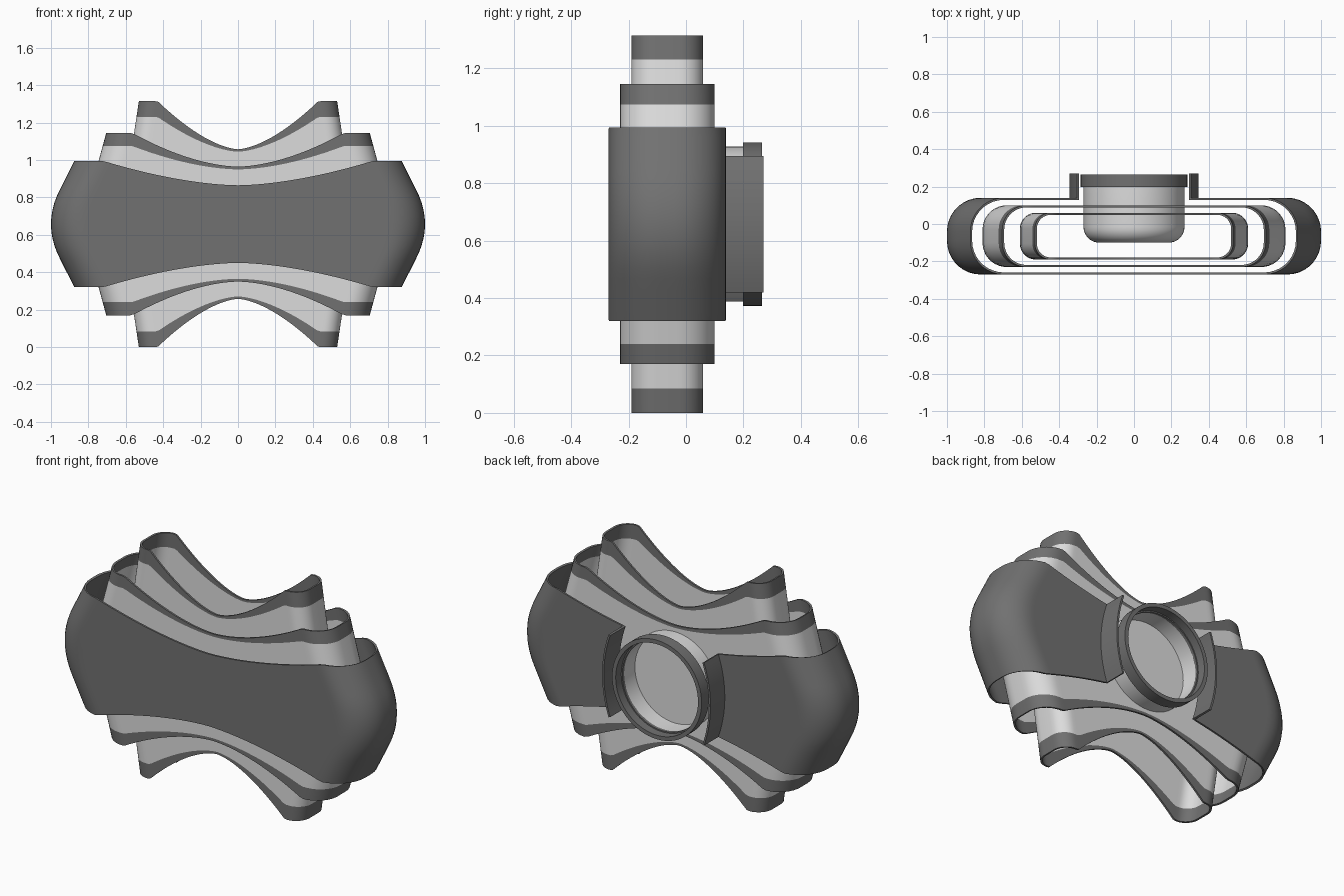
import bpy, bmesh, math

if "Cube" in bpy.data.objects:
    bpy.data.objects.remove(bpy.data.objects["Cube"])

MID = 0.6575  # mid height of the whole model


def material(name, v):
    m = bpy.data.materials.new(name)
    m.diffuse_color = (v, v, v, 1)
    m.use_nodes = True
    m.node_tree.nodes["Principled BSDF"].inputs["Base Color"].default_value = m.diffuse_color
    return m


DARK = material("dark grey", 0.165)
LIGHT = material("light grey", 0.72)


def finish(bm, name, mats, thickness=0):
    me = bpy.data.meshes.new(name)
    bm.to_mesh(me)
    bm.free()
    ob = bpy.data.objects.new(name, me)
    bpy.context.collection.objects.link(ob)
    for m in mats:
        me.materials.append(m)
    bpy.ops.object.select_all(action='DESELECT')
    bpy.context.view_layer.objects.active = ob
    ob.select_set(True)
    if thickness:
        mod = ob.modifiers.new("wall", 'SOLIDIFY')
        mod.thickness = thickness
        mod.offset = -1
        mod.use_even_offset = True
        bpy.ops.object.modifier_apply(modifier=mod.name)
    bpy.ops.object.shade_smooth_by_angle(angle=math.radians(35))
    return ob


def shell(name, width, bulge, knee, yf, yb, r, xs, power, edge, band=None, bracket=None):
    """Rounded-rectangle tube with dipped rims. edge/band = (height at centre, at sides) above MID."""
    def half_width(dz):  # parabola near the middle, straight beyond the knee
        a = min(abs(dz), knee)
        return width - bulge * a * a - 2 * bulge * a * (abs(dz) - a)

    def cut(dz):  # curved back opening
        return 0.345 - 0.04 * (dz / 0.235) ** 2 if bracket else 0

    def x_at(col, dz):
        s, a, b, c, y = col
        return s * (a * (half_width(dz) - r) + b * cut(dz) + c)

    def rim(col, levels):
        dz = levels[0]
        for _ in range(12):
            t = min(abs(x_at(col, dz)) / xs, 1)
            dz = levels[0] + (levels[1] - levels[0]) * t ** power
        return dz

    # right half of the outline, front centre to back centre
    n, seg = 24, 9
    half = [(1, i / n, 0, 0, yf) for i in range(n)]
    for cy, start in ((yf + r, -90), (yb - r, 0)):
        for i in range(seg + 1):
            q = math.radians(start + 90 * i / seg)
            half.append((1, 1, 0, r * math.cos(q), cy + r * math.sin(q)))
    half += [(1, 1 - i / n, i / n, 0, yb) for i in range(1, n + 1)]
    if bracket:
        half.append((1, 0, 1, 0, bracket))
    left = [(-1,) + c[1:] for c in reversed(half[1:])]
    cols = (left if bracket else left[1:]) + half

    bm = bmesh.new()
    grid = []
    for col in cols:
        e = rim(col, edge)
        b = rim(col, band) if band else e * 0.9
        up = [b * i / 8 for i in range(1, 9)] + [e]
        levels = [-v for v in reversed(up)] + [0] + up
        grid.append([bm.verts.new((x_at(col, d), col[4], MID + d)) for d in levels])
    rows = len(grid[0])
    for i in range(len(grid) - (1 if bracket else 0)):
        g, h = grid[i], grid[(i + 1) % len(grid)]
        for j in range(rows - 1):
            f = bm.faces.new((g[j], h[j], h[j + 1], g[j + 1]))
            f.material_index = 1 if band and j in (0, rows - 2) else 0
    return finish(bm, name, [LIGHT, DARK] if band else [DARK], 0.011)


def lathe(name, profile, mat, n=64):
    """Revolve a closed (radius, y) outline about the y axis."""
    bm = bmesh.new()
    rings = []
    for r, y in profile:
        if r == 0:
            rings.append([bm.verts.new((0, y, MID))] * n)
        else:
            rings.append([bm.verts.new((r * math.cos(2 * math.pi * i / n), y,
                                        MID + r * math.sin(2 * math.pi * i / n))) for i in range(n)])
    for k in range(len(rings)):
        a, b = rings[k], rings[(k + 1) % len(rings)]
        for i in range(n):
            vs = list(dict.fromkeys((a[i], a[(i + 1) % n], b[(i + 1) % n], b[i])))
            if len(vs) > 2:
                bm.faces.new(vs)
    bmesh.ops.recalc_face_normals(bm, faces=bm.faces[:])
    return finish(bm, name, [mat])


# three nested shells; the outer one is open at the back with curved bracket flanges
shell("outer_shell", 1.0, 1.4, 0.18, -0.27, 0.14, 0.18, 0.72, 1.68,
      (0.2075, 0.3375), bracket=0.27)
shell("middle_shell", 0.81, 0.68, 0.20, -0.23, 0.10, 0.13, 0.565, 1.73,
      (0.3075, 0.4875), band=(0.2925, 0.4175))
shell("inner_shell", 0.61, 0.30, 0.25, -0.19, 0.06, 0.085, 0.43, 1.6,
      (0.4, 0.6575), band=(0.387, 0.573))

# rear cup with a rounded closed end
arc = [math.radians(90 * i / 8) for i in range(9)]
outer = [(0.185 + 0.085 * math.cos(q), -0.015 - 0.085 * math.sin(q)) for q in arc]
inner = [(0.185 + 0.07 * math.cos(q), -0.015 - 0.07 * math.sin(q)) for q in reversed(arc)]
lathe("rear_cup", [(0.27, 0.2)] + outer + [(0, -0.1), (0, -0.085)] + inner + [(0.255, 0.2)], LIGHT)

# dark collar around the cup mouth
lathe("cup_collar", [(0.255, 0.198), (0.285, 0.198), (0.285, 0.265), (0.262, 0.265),
                     (0.262, 0.215), (0.255, 0.215)], DARK)
